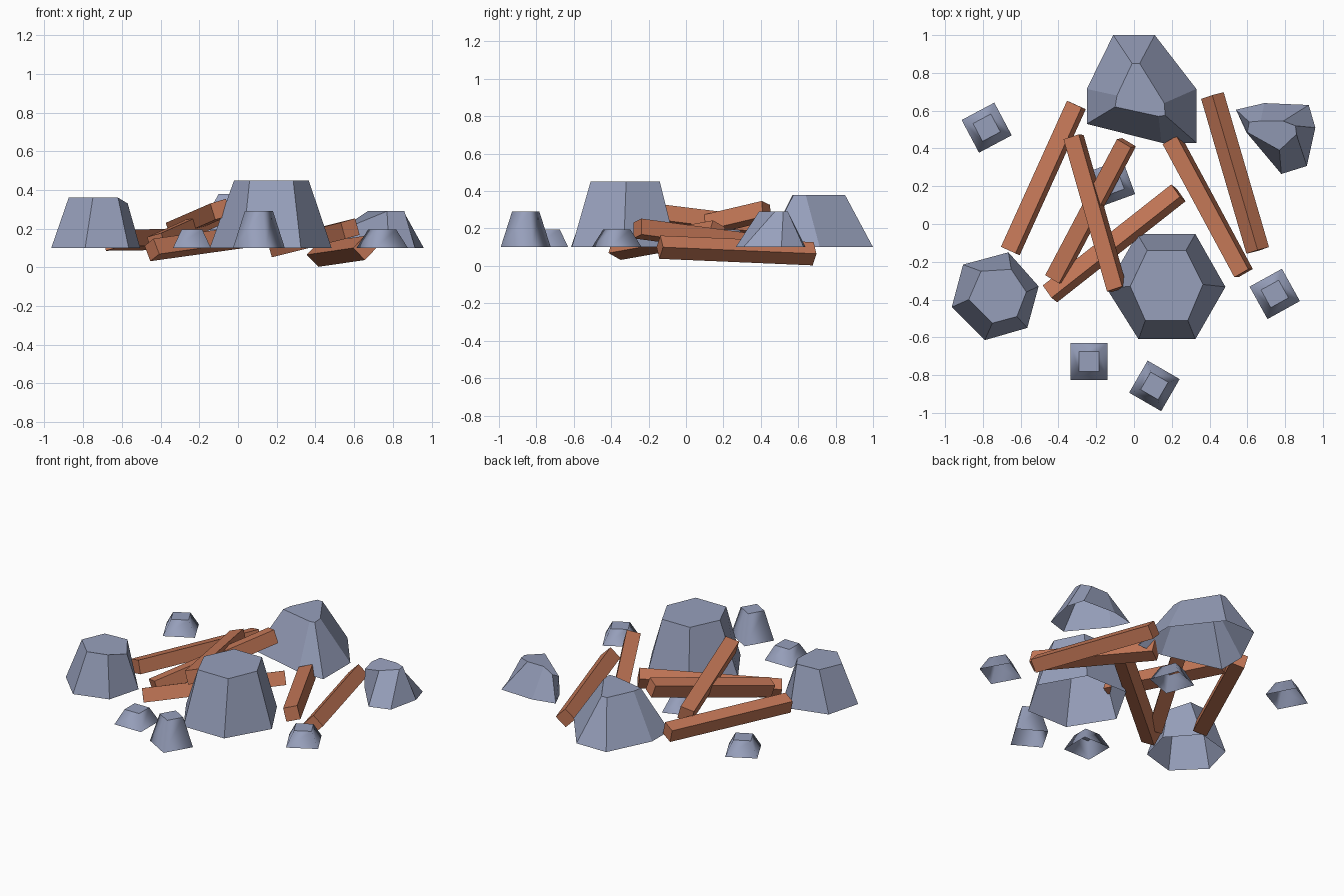
import bpy, bmesh, math
from mathutils import Vector, Matrix

if "Cube" in bpy.data.objects:
    bpy.data.objects.remove(bpy.data.objects["Cube"])


def material(name, rgb):
    m = bpy.data.materials.new(name)
    m.diffuse_color = (*rgb, 1)
    m.use_nodes = True
    m.node_tree.nodes["Principled BSDF"].inputs["Base Color"].default_value = m.diffuse_color
    return m


STONE = material("blue grey stone", (0.31, 0.35, 0.50))
WOOD = material("reddish wood", (0.55, 0.185, 0.095))
GROUND = 0.10   # height of the rock bases


def add_object(name, bm, mat):
    me = bpy.data.meshes.new(name)
    bm.to_mesh(me)
    bm.free()
    me.materials.append(mat)
    ob = bpy.data.objects.new(name, me)
    bpy.context.collection.objects.link(ob)
    return ob


def rock(name, base, top, smooth=False):
    """Open-bottomed tapered shell between a base outline and a top outline."""
    bm = bmesh.new()
    lo = [bm.verts.new((x, y, GROUND)) for x, y in base]
    hi = [bm.verts.new(p) for p in top]
    n = len(lo)
    for i in range(n):
        j = (i + 1) % n
        bm.faces.new((lo[i], lo[j], hi[j], hi[i])).smooth = smooth
    bm.faces.new(hi)
    bm.normal_update()
    return add_object(name, bm, STONE)


def square(cx, cy, side, deg):
    r = side / math.sqrt(2)
    return [(cx + r * math.cos(math.radians(deg + 45 + 90 * k)),
             cy + r * math.sin(math.radians(deg + 45 + 90 * k))) for k in range(4)]


def small_rock(name, cx, cy, deg, z):
    top = [(x, y, z) for x, y in square(cx, cy, 0.107, deg)]
    rock(name, square(cx, cy, 0.196, deg), top, smooth=True)


def plank(name, near, far, roll, size=0.088):
    """Square beam from near to far, rolled about its own length."""
    a, b = Vector(near), Vector(far)
    d = (b - a).normalized()
    side = d.cross(Vector((0, 0, 1))).normalized()
    up = side.cross(d)
    rot = Matrix((side, d, up)).transposed().to_4x4()
    bm = bmesh.new()
    bmesh.ops.create_cube(bm, size=1)
    bm.transform(Matrix.Translation((a + b) / 2) @ rot
                 @ Matrix.Rotation(math.radians(roll), 4, 'Y')
                 @ Matrix.Diagonal((size, (b - a).length, size, 1)))
    add_object(name, bm, WOOD)


# large boulders (outlines run counter-clockwise)
rock("front_boulder",
     [(-.146, -.34), (.024, -.61), (.325, -.61), (.484, -.333), (.325, -.053), (.018, -.053)],
     [(-.02, -.33, .45), (.06, -.51, .45), (.285, -.51, .45), (.365, -.32, .45),
      (.275, -.14, .45), (.07, -.14, .45)])
rock("back_boulder",
     [(-.25, .53), (.145, .43), (.33, .43), (.33, .715), (.11, 1.0), (-.11, 1.0), (-.25, .715)],
     [(-.10, .62, .38), (.13, .57, .38), (.165, .575, .38), (.16, .64, .38),
      (.03, .85, .38), (-.01, .85, .38), (-.09, .68, .38)])
rock("left_boulder",
     [(-.965, -.44), (-.79, -.615), (-.565, -.55), (-.505, -.33), (-.665, -.15), (-.905, -.215)],
     [(-.875, -.40, .36), (-.75, -.525, .36), (-.62, -.49, .36), (-.57, -.36, .33),
      (-.65, -.24, .36), (-.81, -.25, .36)])
rock("right_boulder",
     [(.595, .485), (.78, .265), (.915, .307), (.96, .51), (.925, .63), (.69, .64), (.54, .605)],
     [(.60, .485, .22), (.77, .39, .29), (.86, .475, .29), (.855, .52, .29),
      (.79, .545, .29), (.67, .545, .29), (.61, .54, .25)])

# small square stones
for label, cx, cy, deg, z in [("front_left", -.238, -.728, 0, .195),
                              ("front", .108, -.857, -30, .29),
                              ("right", .745, -.37, 29, .195),
                              ("back_left", -.78, .51, 28, .195),
                              ("middle", -.12, .217, 20, .195)]:
    small_rock("small_stone_" + label, cx, cy, deg, z)

# scattered beams
plank("left_beam", (-.655, -.143, .14), (-.305, .63, .145), -16)
plank("top_beam", (-.09, -.345, .30), (-.32, .46, .20), -16)
plank("rising_beam", (-.42, -.29, .125), (-.04, .43, .295), -14)
plank("cross_beam", (-.445, -.37, .09), (.235, .165, .185), -25)
plank("right_beam", (.58, -.26, .20), (.20, .445, .105), -14)
plank("outer_beam", (.655, -.14, .10), (.415, .68, .065), 45)
